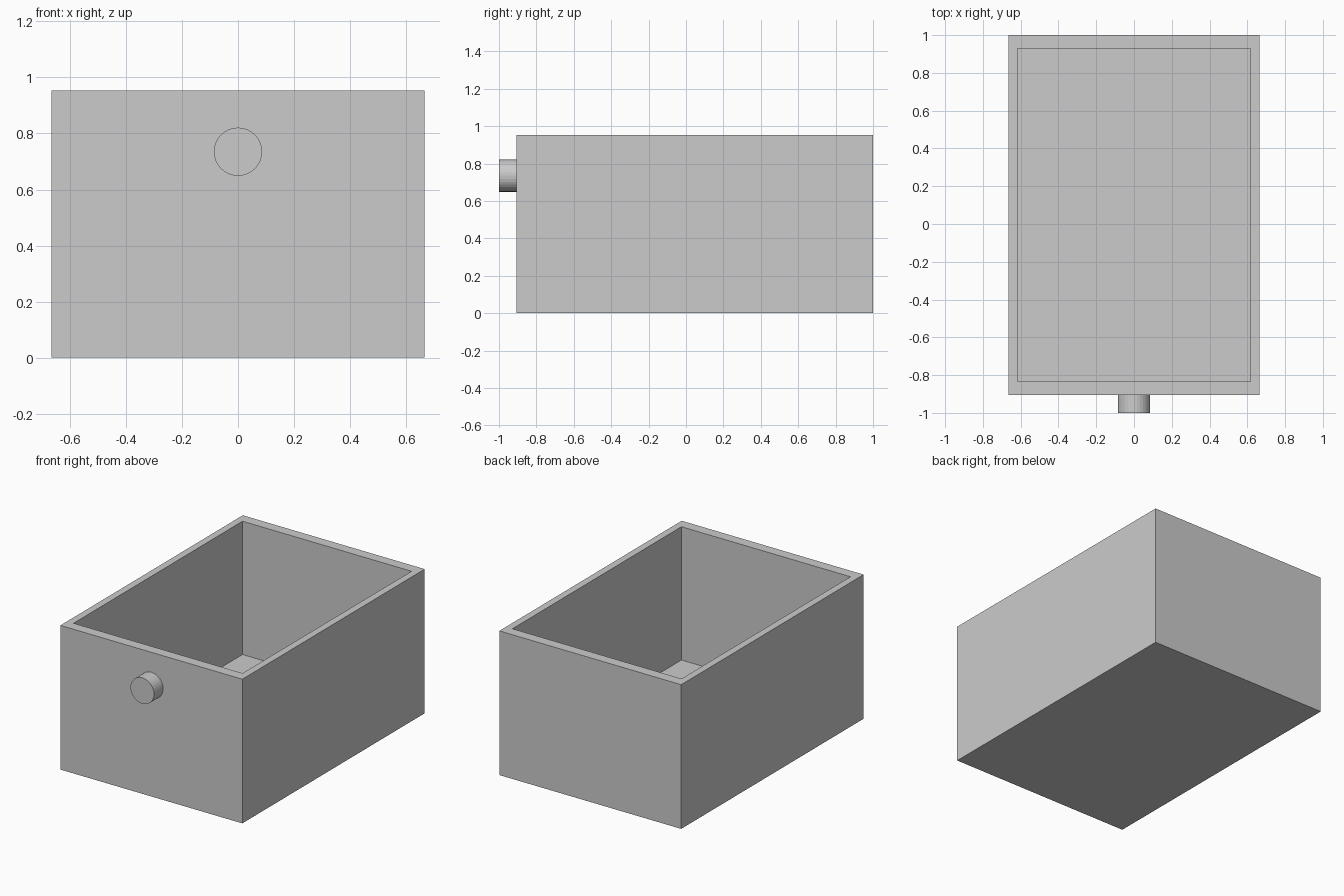
import bpy, bmesh, math
from mathutils import Matrix

if "Cube" in bpy.data.objects:
    bpy.data.objects.remove(bpy.data.objects["Cube"])

X, Y0, Y1, H = 0.665, -0.905, 1.0, 0.953   # outer drawer extents
WX, WY, FLOOR = 0.047, 0.07, 0.072         # side wall, end wall, floor thickness


def finish(name, bm):
    bmesh.ops.recalc_face_normals(bm, faces=bm.faces)
    mesh = bpy.data.meshes.new(name)
    bm.to_mesh(mesh)
    bm.free()
    obj = bpy.data.objects.new(name, mesh)
    bpy.context.collection.objects.link(obj)
    return obj


# Open drawer box: solid block, top inset to a rim, then sunk to the floor
bm = bmesh.new()
bmesh.ops.create_cube(bm, size=1)
for v in bm.verts:
    v.co = (math.copysign(X, v.co.x), Y1 if v.co.y > 0 else Y0, H if v.co.z > 0 else 0)
top = max(bm.faces, key=lambda f: f.calc_center_median().z)
bmesh.ops.inset_individual(bm, faces=[top], thickness=0.03)
for v in top.verts:
    v.co = (math.copysign(X - WX, v.co.x),
            Y1 - WY if v.co.y > 0 else Y0 + WY, H)
well = bmesh.ops.extrude_discrete_faces(bm, faces=[top])["faces"][0]
for v in well.verts:
    v.co.z = FLOOR
finish("drawer_box", bm)

# Round knob on the front
bm = bmesh.new()
bmesh.ops.create_cone(bm, cap_ends=True, segments=32, radius1=0.086, radius2=0.086,
                      depth=Y0 + 1.0,
                      matrix=Matrix.Translation((0, (Y0 - 1.0) / 2, 0.735))
                      @ Matrix.Rotation(math.pi / 2, 4, 'X'))
finish("knob", bm)
